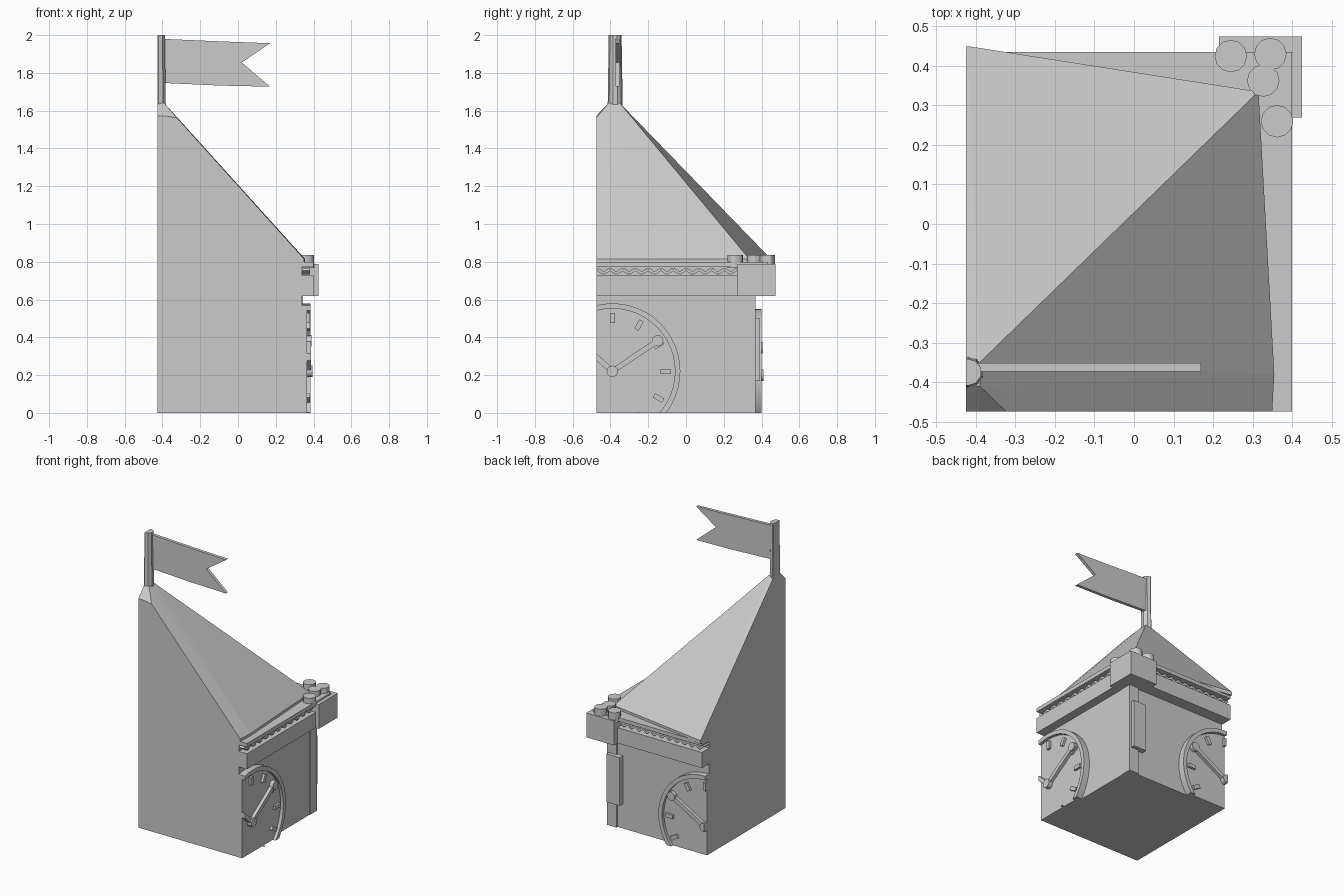
import bpy, bmesh, math
from mathutils import Matrix, Vector

cube = bpy.data.objects.get("Cube")
if cube:
    bpy.data.objects.remove(cube, do_unlink=True)

stone = bpy.data.materials.new("stone_grey")
stone.use_nodes = True
GREY = (0.6, 0.6, 0.6, 1)
stone.diffuse_color = GREY
stone.node_tree.nodes["Principled BSDF"].inputs["Base Color"].default_value = GREY

# Tower axis and the two section planes that leave one quarter of it
CX, CY = -0.42, -0.38
CUT_X, CUT_Y = -0.425, -0.475


def finish(name, bm, smooth=True):
    """Trim to the quarter section, cap the cuts and make an object."""
    for axis, limit in ((0, CUT_X), (1, CUT_Y), (2, 0.0)):
        co, no = Vector((0, 0, 0)), Vector((0, 0, 0))
        co[axis], no[axis] = limit, 1
        bmesh.ops.bisect_plane(bm, geom=bm.verts[:] + bm.edges[:] + bm.faces[:], dist=1e-6,
                               plane_co=co, plane_no=no, clear_inner=True)
        rim = [e for e in bm.edges if e.is_boundary]
        if rim:
            bmesh.ops.holes_fill(bm, edges=rim, sides=0)
    bmesh.ops.recalc_face_normals(bm, faces=bm.faces[:])
    mesh = bpy.data.meshes.new(name)
    bm.to_mesh(mesh)
    bm.free()
    mesh.materials.append(stone)
    obj = bpy.data.objects.new(name, mesh)
    bpy.context.collection.objects.link(obj)
    if smooth:
        bpy.ops.object.select_all(action='DESELECT')
        obj.select_set(True)
        bpy.context.view_layer.objects.active = obj
        bpy.ops.object.shade_smooth_by_angle(angle=math.radians(30))
    return obj


def add_box(bm, lo, hi, matrix=Matrix()):
    lo, hi = Vector(lo), Vector(hi)
    place = Matrix.Translation((lo + hi) / 2) @ Matrix.Diagonal((*(hi - lo), 1))
    bmesh.ops.create_cube(bm, size=1, matrix=matrix @ place)


def add_cylinder(bm, r, w0, w1, sides, matrix=Matrix(), r_top=None):
    bmesh.ops.create_cone(bm, cap_ends=True, segments=sides, radius1=r,
                          radius2=r if r_top is None else r_top, depth=w1 - w0,
                          matrix=matrix @ Matrix.Translation((0, 0, (w0 + w1) / 2)))


def box(name, lo, hi):
    bm = bmesh.new()
    add_box(bm, lo, hi)
    finish(name, bm, False)


# Body and cornice
box("tower_body", (CUT_X, CUT_Y, 0), (0.34, 0.355, 0.79))
box("corner_pilaster", (0.27, 0.29, 0), (0.343, 0.367, 0.62))
box("pilaster_panel", (0.23, 0.3, 0.17), (0.33, 0.393, 0.5))
box("cornice_lower", (CUT_X, CUT_Y, 0.62), (0.40, 0.435, 0.727))
box("cornice_upper", (CUT_X, CUT_Y, 0.772), (0.40, 0.435, 0.798))
box("corner_block", (0.215, 0.27, 0.62), (0.425, 0.475, 0.787))

# Studs on the corner block
bm = bmesh.new()
for x, y in ((0.245, 0.425), (0.345, 0.43), (0.327, 0.363), (0.362, 0.26)):
    add_cylinder(bm, 0.041, 0.77, 0.835, 12, Matrix.Translation((x, y, 0)))
finish("corner_studs", bm)


# Frames for the two outer walls: across, up, outward
def wall_frame(across, outward, origin):
    m = Matrix((across, (0, 0, 1), outward)).transposed().to_4x4()
    return Matrix.Translation(origin) @ m


right_wall = wall_frame((0, 1, 0), (1, 0, 0), (0.34, CY, 0))
back_wall = wall_frame((-1, 0, 0), (0, 1, 0), (CX, 0.355, 0))

# Zigzag moulding in the cornice groove
for name, frame, start, end, depth in (
        ("right_moulding", right_wall, -0.09, 0.65, 0.04),
        ("back_moulding", back_wall, -0.63, 0.0, 0.06)):
    bm = bmesh.new()
    count = 22
    for i in range(count):
        u = start + (end - start) * (i + 0.5) / count
        tilt = Matrix.Rotation(math.radians(35 if i % 2 else -35), 4, 'Z')
        add_box(bm, (-0.02, -0.008, -0.02), (0.02, 0.008, depth),
                frame @ Matrix.Translation((u, 0.75, 0)) @ tilt)
    finish(name, bm, False)


def clock(prefix, frame, centre, radius, long_angle, short_angle):
    m = frame @ Matrix.Translation((*centre, 0))
    bm = bmesh.new()
    add_cylinder(bm, radius - 0.01, -0.02, 0.024, 48, m)
    finish(prefix + "_clock_face", bm)

    # Raised rim, lathed from a small rectangle
    bm = bmesh.new()
    section = [bm.verts.new((r, 0, w)) for r, w in
               ((radius - 0.028, -0.01), (radius, -0.01), (radius, 0.045), (radius - 0.028, 0.045))]
    edges = [bm.edges.new((section[i], section[i - 1])) for i in range(4)]
    bmesh.ops.spin(bm, geom=section + edges, cent=(0, 0, 0), axis=(0, 0, 1),
                   angle=math.tau, steps=48)
    bmesh.ops.remove_doubles(bm, verts=bm.verts[:], dist=1e-4)
    bm.transform(m)
    finish(prefix + "_clock_rim", bm)

    # Hour marks
    bm = bmesh.new()
    for i in range(12):
        turn = Matrix.Rotation(math.tau * i / 12, 4, 'Z')
        add_box(bm, (radius - 0.105, -0.013, 0.01), (radius - 0.05, 0.013, 0.04), m @ turn)
    finish(prefix + "_hour_marks", bm, False)

    # Hands with rounded tips and a hub
    bm = bmesh.new()
    add_cylinder(bm, 0.03, 0.01, 0.055, 16, m)
    for angle, length, tip in ((long_angle, 0.29, 0.03), (short_angle, 0.17, 0.022)):
        turn = m @ Matrix.Rotation(math.radians(angle), 4, 'Z')
        add_box(bm, (0, -0.014, 0.01), (length, 0.014, 0.046), turn)
        add_cylinder(bm, tip, 0.01, 0.05, 12, turn @ Matrix.Translation((length, 0, 0)))
    finish(prefix + "_clock_hands", bm)


clock("right", right_wall, (-0.01, 0.22), 0.36, 34, 138)
clock("back", back_wall, (0.0, 0.2), 0.35, 150, 40)

# Roof: bulging pyramid
bm = bmesh.new()
for sx in (-1, 1):
    for z in (0.79, 0.815):
        bm.verts.new((CX + sx * 0.775, CY, z))
        bm.verts.new((CX, CY + sx * 0.83, z))
        for sy in (-1, 1):
            bm.verts.new((CX + sx * 0.735, CY + sy * 0.715, z))
    for sy in (-1, 1):
        bm.verts.new((CX + sx * 0.03, CY + sy * 0.03, 1.64))
hull = bmesh.ops.convex_hull(bm, input=bm.verts[:])
bmesh.ops.delete(bm, geom=[v for v in bm.verts if not v.link_faces], context='VERTS')
finish("roof", bm, False)

# Flagpole
bm = bmesh.new()
add_cylinder(bm, 0.04, 1.6, 2.0, 10, Matrix.Translation((CX, CY + 0.005, 0)), 0.034)
finish("flagpole", bm)

# Swallow-tailed flag
bm = bmesh.new()
outline = ((-0.4, 1.98), (-0.1, 1.967), (0.17, 1.957), (0.02, 1.855),
           (0.17, 1.727), (-0.1, 1.733), (-0.4, 1.747))
face = bm.faces.new([bm.verts.new((x, -0.373, z)) for x, z in outline])
side = bmesh.ops.extrude_face_region(bm, geom=[face])
bmesh.ops.translate(bm, vec=(0, 0.021, 0), verts=[g for g in side["geom"] if isinstance(g, bmesh.types.BMVert)])
finish("flag", bm, False)
